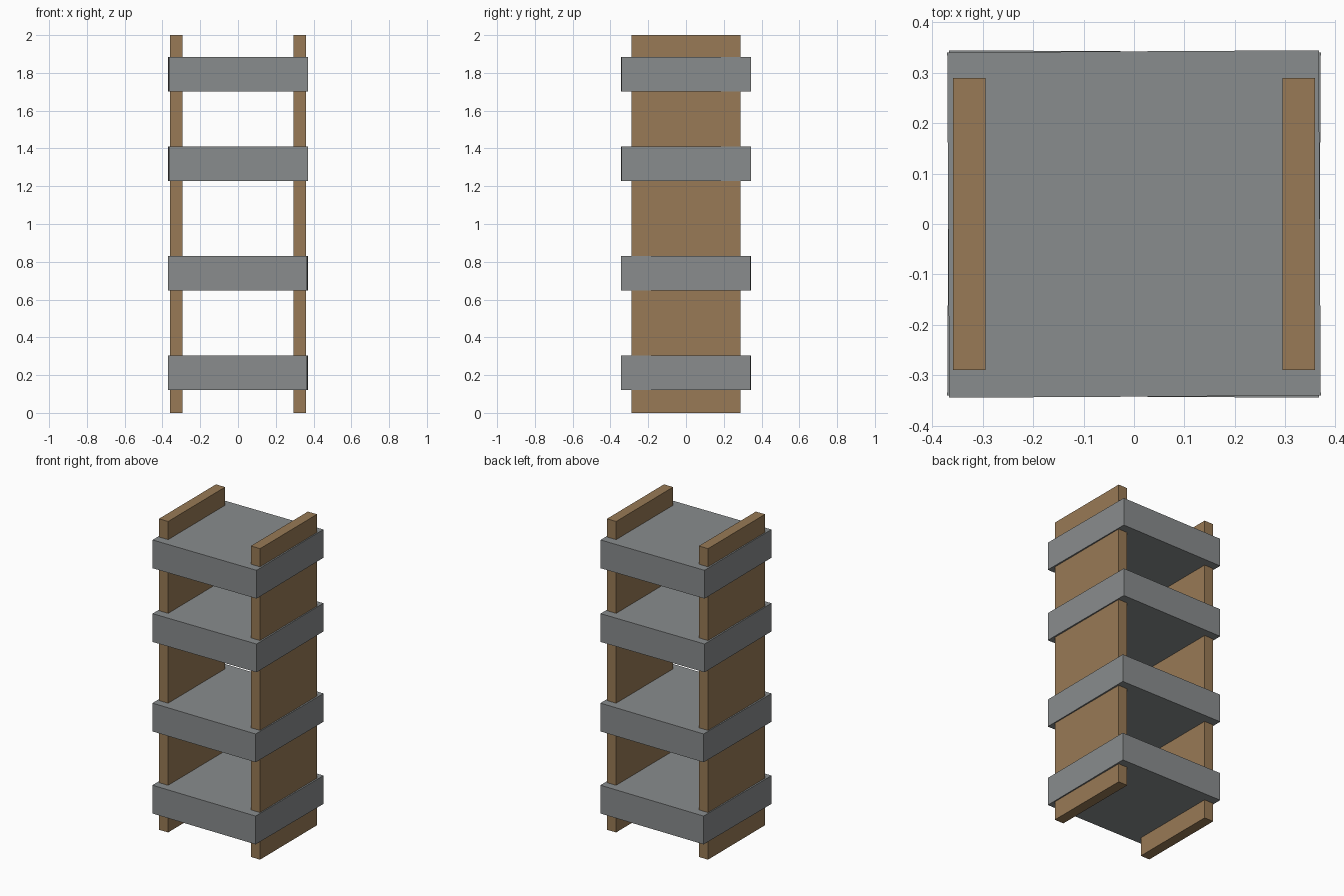
import bpy
from math import radians

if "Cube" in bpy.data.objects:
    bpy.data.objects.remove(bpy.data.objects["Cube"])


def material(name, color):
    mat = bpy.data.materials.new(name)
    mat.diffuse_color = color
    mat.use_nodes = True
    mat.node_tree.nodes["Principled BSDF"].inputs["Base Color"].default_value = mat.diffuse_color
    return mat


def box(name, size, location, turn, mat):
    bpy.ops.mesh.primitive_cube_add(size=1, location=location)
    obj = bpy.context.object
    obj.name = name
    obj.scale = size
    bpy.ops.object.transform_apply(location=False, rotation=False, scale=True)
    obj.rotation_euler.z = radians(turn)
    obj.data.materials.append(mat)
    return obj


wood = material("wood", (0.315, 0.195, 0.092, 1))
grey = material("grey_shelf", (0.25, 0.264, 0.268, 1))

# Two full-height upright side panels
for side, x in (("left", -0.327), ("right", 0.327)):
    box(side + "_side_panel", (0.065, 0.579, 2.0), (x, 0, 1.0), 0, wood)

# Four thick shelves, each turned very slightly off square
for i, (z, turn) in enumerate(((0.212, -0.33), (0.740, -0.33),
                               (1.318, 0.33), (1.792, 0.33))):
    box(f"shelf_{i + 1}", (0.737, 0.685, 0.182), (0, 0, z), turn, grey)
